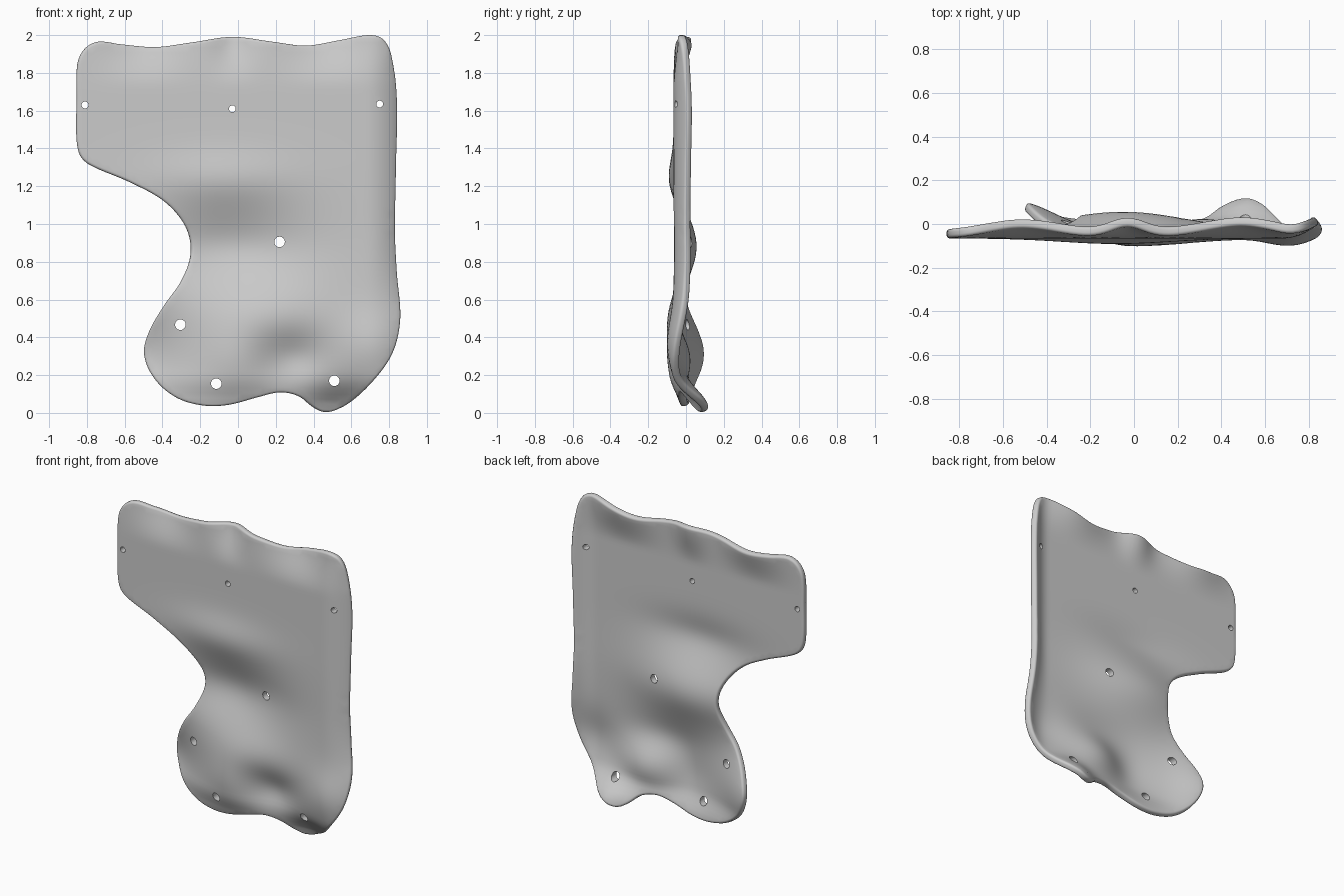
import bpy, bmesh, math
from mathutils import Vector
from mathutils.geometry import delaunay_2d_cdt, interpolate_bezier

cube = bpy.data.objects.get("Cube")
if cube:
    bpy.data.objects.remove(cube, do_unlink=True)

THICKNESS = 0.042
REST = -0.045      # depth of the flat area
SPACING = 0.028

# Outline of the panel (x, z), clockwise from the upper left corner
OUTLINE = [
    (-.85, 1.85), (-.81, 1.93), (-.74, 1.965), (-.62, 1.95), (-.44, 1.935), (-.25, 1.96),
    (-.03, 1.99), (.18, 1.965), (.36, 1.943), (.53, 1.97), (.7, 2), (.77, 1.975),
    (.81, 1.88), (.835, 1.65), (.83, 1.3), (.825, .95), (.835, .75), (.855, .5),
    (.82, .33), (.74, .2), (.62, .08), (.52, .02), (.45, .007), (.39, .035),
    (.32, .09), (.22, .11), (.1, .085), (-.05, .045), (-.18, .04), (-.32, .08),
    (-.44, .18), (-.495, .31), (-.47, .43), (-.39, .57), (-.3, .7), (-.25, .85),
    (-.28, .99), (-.39, 1.12), (-.57, 1.22), (-.78, 1.31), (-.835, 1.36), (-.855, 1.45),
    (-.855, 1.65)]

# Soft swells: centre x, centre z, spread x, spread z, depth
SWELLS = [
    (-.08, 1.24, .25, .09, -.028),
    (-.05, .88, .28, .14, .08),
    (.15, .5, .2, .1, -.03),
    (.3, .29, .13, .1, .05),
    (-.55, .3, .17, .2, .13),
    (.53, 0, .13, .11, .11),
    (0, .3, .12, .12, -.035),
    (.72, .36, .12, .12, -.035)]

# Waves along the top edge: centre x, spread, depth
TOP_WAVES = [(-.5, .15, .06), (-.03, .08, .055), (.47, .16, .065)]

# Drilled holes: x, z, radius
HOLES = [(-.81, 1.63, .018), (-.03, 1.61, .018), (.75, 1.635, .018), (.22, .905, .028),
         (-.305, .467, .028), (-.115, .155, .028), (.51, .17, .028)]


def bell(value, centre, spread):
    return math.exp(-((value - centre) / spread) ** 2 / 2)


def ramp(value, start, end):
    t = min(max((value - start) / (end - start), 0), 1)
    return t * t * (3 - 2 * t)


def depth(x, z):
    y = REST
    y += sum(d * bell(x, cx, sx) * bell(z, cz, sz) for cx, cz, sx, sz, d in SWELLS)
    y += ramp(z, 1.72, 2.02) * sum(d * bell(x, c, s) for c, s, d in TOP_WAVES)
    # folded right edge and curled bottom edge
    fold = max(x - .68, 0) / .15
    y += .06 * fold ** 2 * (.4 + .6 * ramp(z, .4, .9))
    y += .04 * ramp(z, .2, .02)
    return y


def smooth_loop(points, step):
    """Closed smooth curve through the points."""
    pts = [Vector(p) for p in points]
    count, loop = len(pts), []
    for i in range(count):
        before, a, b, after = (pts[(i + k) % count] for k in (-1, 0, 1, 2))
        length = (b - a).length
        handle_a = a + (b - before).normalized() * length / 3
        handle_b = b - (after - a).normalized() * length / 3
        steps = max(2, round(length / step))
        loop += interpolate_bezier(a, handle_a, handle_b, b, steps + 1)[:-1]
    return [Vector((p[0], p[1])) for p in loop]


def apply_modifiers(obj):
    evaluated = obj.evaluated_get(bpy.context.evaluated_depsgraph_get())
    mesh = bpy.data.meshes.new_from_object(evaluated)
    obj.modifiers.clear()
    obj.data = mesh


# Fill the outline with an even mesh
rim = smooth_loop(OUTLINE, .022)
inner = []
for column in range(64):
    for row in range(72):
        point = Vector((column * SPACING - .88, row * SPACING))
        if min((point - r).length_squared for r in rim) > .026 ** 2:
            inner.append(point)
points, _, faces, *_ = delaunay_2d_cdt(rim + inner, [], [list(range(len(rim)))], 1, 1e-5)

bm = bmesh.new()
verts = [bm.verts.new((p.x, depth(p.x, p.y), p.y)) for p in points]
for face in faces:
    bm.faces.new([verts[i] for i in face])
bmesh.ops.delete(bm, geom=[v for v in bm.verts if not v.link_faces], context='VERTS')
bmesh.ops.recalc_face_normals(bm, faces=bm.faces)
mesh = bpy.data.meshes.new("wavy_panel")
bm.to_mesh(mesh)
bm.free()
panel = bpy.data.objects.new("wavy_panel", mesh)
bpy.context.collection.objects.link(panel)

# Thickness and rounded rim
solid = panel.modifiers.new("thickness", 'SOLIDIFY')
solid.thickness = THICKNESS
solid.offset = 0
bevel = panel.modifiers.new("round_rim", 'BEVEL')
bevel.width = .015
bevel.segments = 4
bevel.limit_method = 'ANGLE'
bevel.angle_limit = math.radians(50)
bevel.use_clamp_overlap = False
apply_modifiers(panel)

# Drill the holes straight through
cutters = []
for x, z, radius in HOLES:
    bpy.ops.mesh.primitive_cylinder_add(vertices=24, radius=radius, depth=.5,
                                        location=(x, 0, z), rotation=(math.pi / 2, 0, 0))
    cutter = bpy.context.object
    cutter.name = "hole_cutter"
    cutter.hide_render = True
    cutters.append(cutter)
    drill = panel.modifiers.new("hole", 'BOOLEAN')
    drill.operation = 'DIFFERENCE'
    drill.solver = 'EXACT'
    drill.object = cutter
apply_modifiers(panel)
for cutter in cutters:
    bpy.data.objects.remove(cutter, do_unlink=True)

# Plain grey finish
grey = bpy.data.materials.new("light_grey")
grey.use_nodes = True
colour = (.6, .6, .6, 1)
grey.diffuse_color = colour
grey.node_tree.nodes["Principled BSDF"].inputs["Base Color"].default_value = colour
panel.data.materials.clear()
panel.data.materials.append(grey)

bpy.ops.object.select_all(action='DESELECT')
panel.select_set(True)
bpy.context.view_layer.objects.active = panel
bpy.ops.object.shade_smooth_by_angle(angle=math.radians(40))
